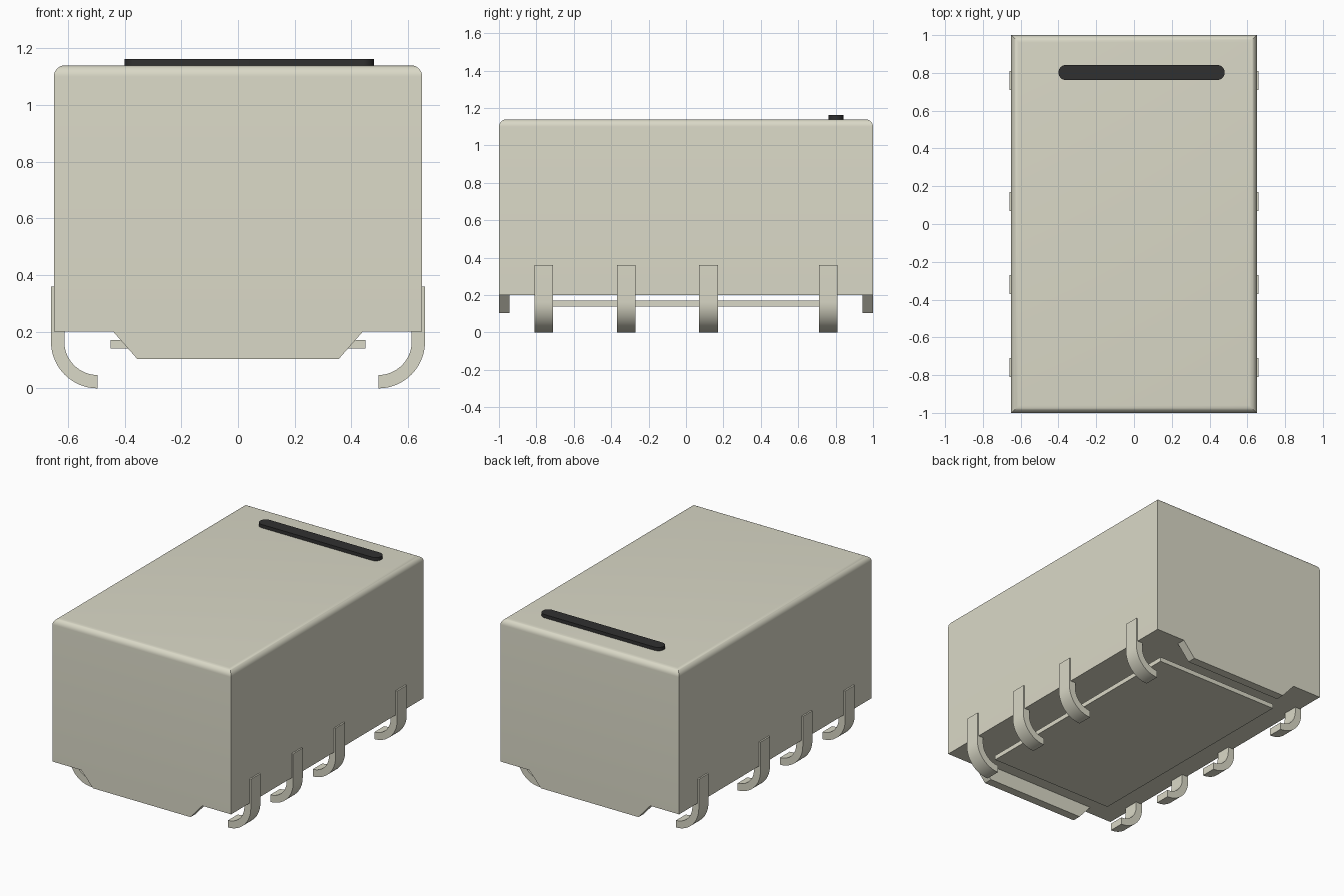
import bpy, bmesh, math

cube = bpy.data.objects.get("Cube")
if cube:
    bpy.data.objects.remove(cube, do_unlink=True)


def material(name, rgb):
    mat = bpy.data.materials.new(name)
    mat.use_nodes = True
    mat.diffuse_color = (*rgb, 1)
    mat.node_tree.nodes["Principled BSDF"].inputs["Base Color"].default_value = (*rgb, 1)
    return mat


IVORY = material("ivory", (0.70, 0.69, 0.57))
BLACK = material("black", (0.03, 0.03, 0.03))


def finish(name, bm, mat):
    bmesh.ops.recalc_face_normals(bm, faces=bm.faces)
    mesh = bpy.data.meshes.new(name)
    bm.to_mesh(mesh)
    bm.free()
    mesh.materials.append(mat)
    obj = bpy.data.objects.new(name, mesh)
    bpy.context.collection.objects.link(obj)
    bpy.ops.object.select_all(action='DESELECT')
    obj.select_set(True)
    bpy.context.view_layer.objects.active = obj
    bpy.ops.object.shade_smooth_by_angle(angle=math.radians(30))
    return obj


def prism(name, outline, extrude, mat):
    """Extrude a closed 3D outline along a vector."""
    bm = bmesh.new()
    face = bm.faces.new([bm.verts.new(p) for p in outline])
    moved = bmesh.ops.extrude_face_region(bm, geom=[face], use_keep_orig=True)["geom"]
    bmesh.ops.translate(bm, vec=extrude,
                        verts=[v for v in moved if isinstance(v, bmesh.types.BMVert)])
    return finish(name, bm, mat)


def box(name, x, y, z0, z1, mat, round_top=0):
    """Box centred on the z axis, optionally with rounded top edges."""
    bm = bmesh.new()
    bmesh.ops.create_cube(bm, size=1)
    for v in bm.verts:
        v.co = (v.co.x * 2 * x, v.co.y * 2 * y, z1 if v.co.z > 0 else z0)
    if round_top:
        edges = [e for e in bm.edges if all(v.co.z == e.verts[0].co.z for v in e.verts)
                 and e.verts[0].co.z > (z0 + z1) / 2]
        bmesh.ops.bevel(bm, geom=edges, offset=round_top, segments=8,
                        profile=0.5, affect='EDGES')
    return finish(name, bm, mat)


def arc(cx, cy, r, start, end, steps=16):
    angles = [math.radians(start + (end - start) * i / steps) for i in range(steps + 1)]
    return [(cx + r * math.cos(a), cy + r * math.sin(a)) for a in angles]


# Case and the base plate hanging below it
box("case", 0.65, 1.0, 0.2, 1.14, IVORY, round_top=0.04)
box("base_plate", 0.45, 0.79, 0.14, 0.17, IVORY)

# Tapered skirts under both ends
skirt = [(-0.44, 0.2), (-0.355, 0.103), (0.355, 0.103), (0.44, 0.2)]
for name, y in (("front_skirt", -1.0), ("back_skirt", 0.943)):
    prism(name, [(x, y, z) for x, z in skirt], (0, 0.057, 0), IVORY)

# Curved leads, four down each side
lead = ([(0.66, 0.36)] + arc(0.495, 0.165, 0.165, 0, -90)
        + arc(0.495, 0.165, 0.118, -90, 0) + [(0.613, 0.36)])
for side, sign in (("left", 1), ("right", -1)):
    for i, y in enumerate((-0.76, -0.32, 0.12, 0.76)):
        prism(f"{side}_lead_{i + 1}", [(sign * x, y - 0.05, z) for x, z in lead],
              (0, 0.1, 0), IVORY)

# Orientation bar on top with round ends
bar = arc(0.44, 0.802, 0.04, -90, 90) + arc(-0.36, 0.802, 0.04, 90, 270)
prism("top_bar", [(x, y, 1.138) for x, y in bar], (0, 0, 0.024), BLACK)
